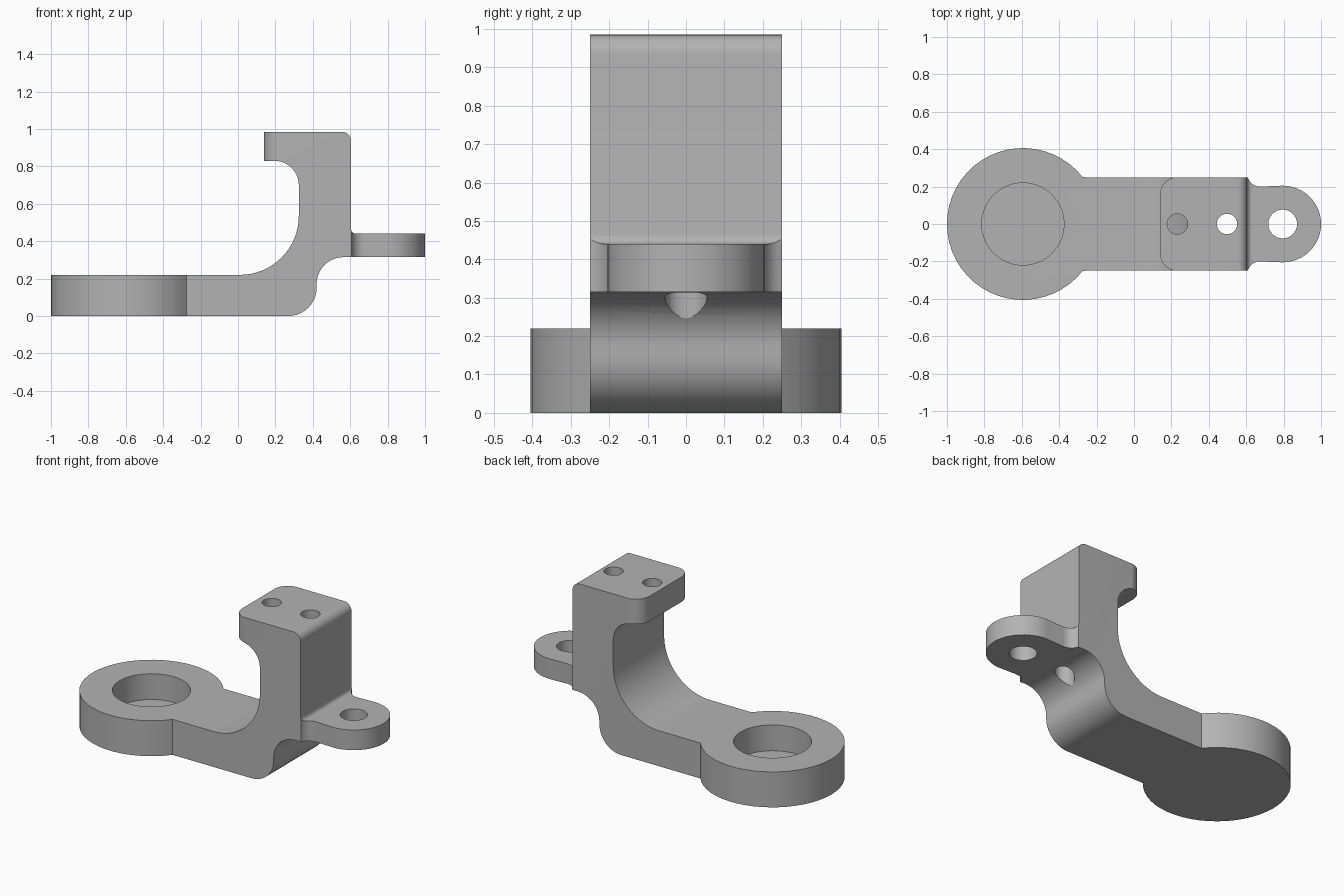
import bpy, bmesh
from math import sin, cos, radians
from mathutils import Vector

cube = bpy.data.objects.get("Cube")
if cube:
    bpy.data.objects.remove(cube, do_unlink=True)

grey = bpy.data.materials.new("machined grey")
grey.use_nodes = True
grey.diffuse_color = (0.45, 0.45, 0.45, 1)
grey.node_tree.nodes["Principled BSDF"].inputs["Base Color"].default_value = (0.45, 0.45, 0.45, 1)


def arc(cu, cv, r, start, end, n=10):
    angles = [radians(start + (end - start) * i / n) for i in range(n + 1)]
    return [(cu + r * cos(a), cv + r * sin(a)) for a in angles]


def prism(name, outline, low, high, side=False):
    """Extrude an outline along z, or along y when it is a side profile."""
    bm = bmesh.new()
    place = (lambda u, v: (u, low, v)) if side else (lambda u, v: (u, v, low))
    face = bm.faces.new([bm.verts.new(place(u, v)) for u, v in outline])
    new = bmesh.ops.extrude_face_region(bm, geom=[face])["geom"]
    shift = Vector((0, high - low, 0) if side else (0, 0, high - low))
    bmesh.ops.translate(bm, vec=shift, verts=[g for g in new if isinstance(g, bmesh.types.BMVert)])
    bmesh.ops.recalc_face_normals(bm, faces=bm.faces)
    mesh = bpy.data.meshes.new(name)
    bm.to_mesh(mesh)
    bm.free()
    mesh.materials.append(grey)
    obj = bpy.data.objects.new(name, mesh)
    bpy.context.collection.objects.link(obj)
    return obj


def combine(body, tool, operation):
    mod = body.modifiers.new(tool.name, "BOOLEAN")
    mod.object, mod.operation, mod.solver = tool, operation, "EXACT"
    bpy.context.view_layer.objects.active = body
    bpy.ops.object.modifier_apply(modifier=mod.name)
    bpy.data.objects.remove(tool, do_unlink=True)


# Side profile: base, S-bend underside, rear tab, upright, top lip, inner sweep
profile = [(-1.1, 0)]
profile += arc(0.27, 0.15, 0.15, -90, 0)
profile += arc(0.565, 0.17, 0.145, 180, 90)
profile += [(1.1, 0.315), (1.1, 0.44)]
profile += arc(0.63, 0.465, 0.025, -90, -180, 6)
profile += arc(0.555, 0.935, 0.05, 0, 90, 8)
profile += [(0.14, 0.985), (0.14, 0.83)]
profile += arc(0.195, 0.70, 0.13, 90, 0)
profile += arc(0.01, 0.535, 0.315, 0, -90, 16)
profile += [(-1.1, 0.22)]
bracket = prism("bracket", profile, -0.5, 0.5, side=True)

# Plan outline: round boss, straight bar, flared tab with a round end
half = arc(-0.594, 0, 0.406, 180, 38, 20)
half += arc(0.675, 0.27, 0.07, 197, 270, 6)
half += arc(0.795, 0, 0.205, 90, 0, 12)
outline = half + [(u, -v) for u, v in half[-2:0:-1]]
combine(bracket, prism("plan_outline", outline, -0.2, 1.2), "INTERSECT")

# Rounded corners of the top lip
for s in (1, -1):
    corner = [(u, s * v) for u, v in arc(0.23, 0.16, 0.09, 180, 90)]
    corner += [(0.23, s * 0.3), (0.1, s * 0.3), (0.1, s * 0.16)]
    combine(bracket, prism("lip_corner", corner, 0.75, 1.1), "DIFFERENCE")

# Blind bore in the boss, then bolt holes through lip, upright and tab
holes = [("boss_bore", -0.594, 0.22, 0.06, 0.4, 40),
         ("lip_hole", 0.232, 0.055, 0.7, 1.2, 24),
         ("upright_hole", 0.497, 0.055, -0.1, 1.2, 24),
         ("tab_hole", 0.795, 0.077, 0.2, 0.6, 28)]
for name, x, r, low, high, n in holes:
    combine(bracket, prism(name, arc(x, 0, r, 0, 360, n)[:-1], low, high), "DIFFERENCE")

bpy.ops.object.select_all(action="DESELECT")
bracket.select_set(True)
bpy.context.view_layer.objects.active = bracket
bpy.ops.object.shade_smooth_by_angle(angle=radians(30))
